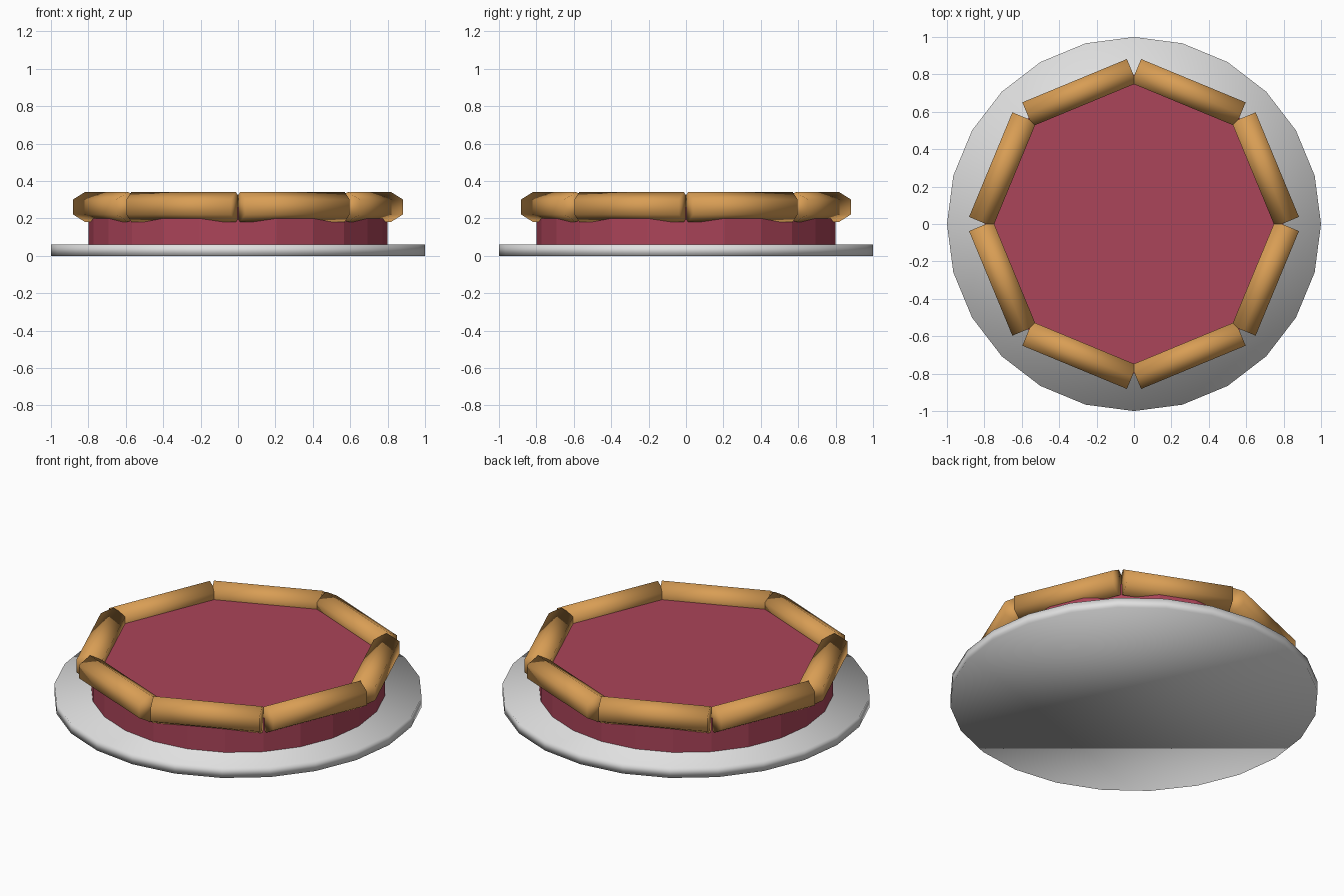
import bpy, bmesh, math
from mathutils import Matrix, Vector

if "Cube" in bpy.data.objects:
    bpy.data.objects.remove(bpy.data.objects["Cube"])


def material(name, rgb):
    m = bpy.data.materials.new(name)
    m.diffuse_color = (*rgb, 1)
    m.use_nodes = True
    m.node_tree.nodes["Principled BSDF"].inputs["Base Color"].default_value = m.diffuse_color
    return m


def prism(name, sides, radius, length, mat, matrix, smooth):
    """Capped prism along local z, first corner on local +x."""
    bm = bmesh.new()
    rings = []
    for z in (-length / 2, length / 2):
        rings.append([bm.verts.new((radius * math.cos(2 * math.pi * i / sides),
                                    radius * math.sin(2 * math.pi * i / sides), z))
                      for i in range(sides)])
    low, high = rings
    bm.faces.new(list(reversed(low)))
    bm.faces.new(high)
    for i in range(sides):
        j = (i + 1) % sides
        bm.faces.new((low[i], low[j], high[j], high[i]))
    for f in bm.faces:
        f.smooth = smooth
    me = bpy.data.meshes.new(name)
    bm.to_mesh(me)
    bm.free()
    me.materials.append(mat)
    ob = bpy.data.objects.new(name, me)
    ob.matrix_world = matrix
    bpy.context.collection.objects.link(ob)
    return ob


white = material("plate_white", (0.75, 0.75, 0.75))
berry = material("berry_red", (0.41, 0.058, 0.10))
brown = material("crust_brown", (0.69, 0.34, 0.09))

# plate
prism("plate", 24, 1.0, 0.06, white, Matrix.Translation((0, 0, 0.03)), True)

# filling, its top level with the middle of the crust
prism("filling", 24, 0.8, 0.20, berry, Matrix.Translation((0, 0, 0.16)), False)

# ring of eight hexagonal crust sticks, ridge pointing up
for k in range(8):
    a = math.radians(22.5 + 45 * k)
    up = Vector((0, 0, 1))
    out = Vector((math.cos(a), math.sin(a), 0))
    along = Vector((-math.sin(a), math.cos(a), 0))
    rot = Matrix((up, out, along)).transposed().to_4x4()
    place = Matrix.Translation(out * 0.76 + up * 0.261) @ rot
    prism(f"crust_stick_{k + 1}", 6, 0.08, 0.605, brown, place, True)
